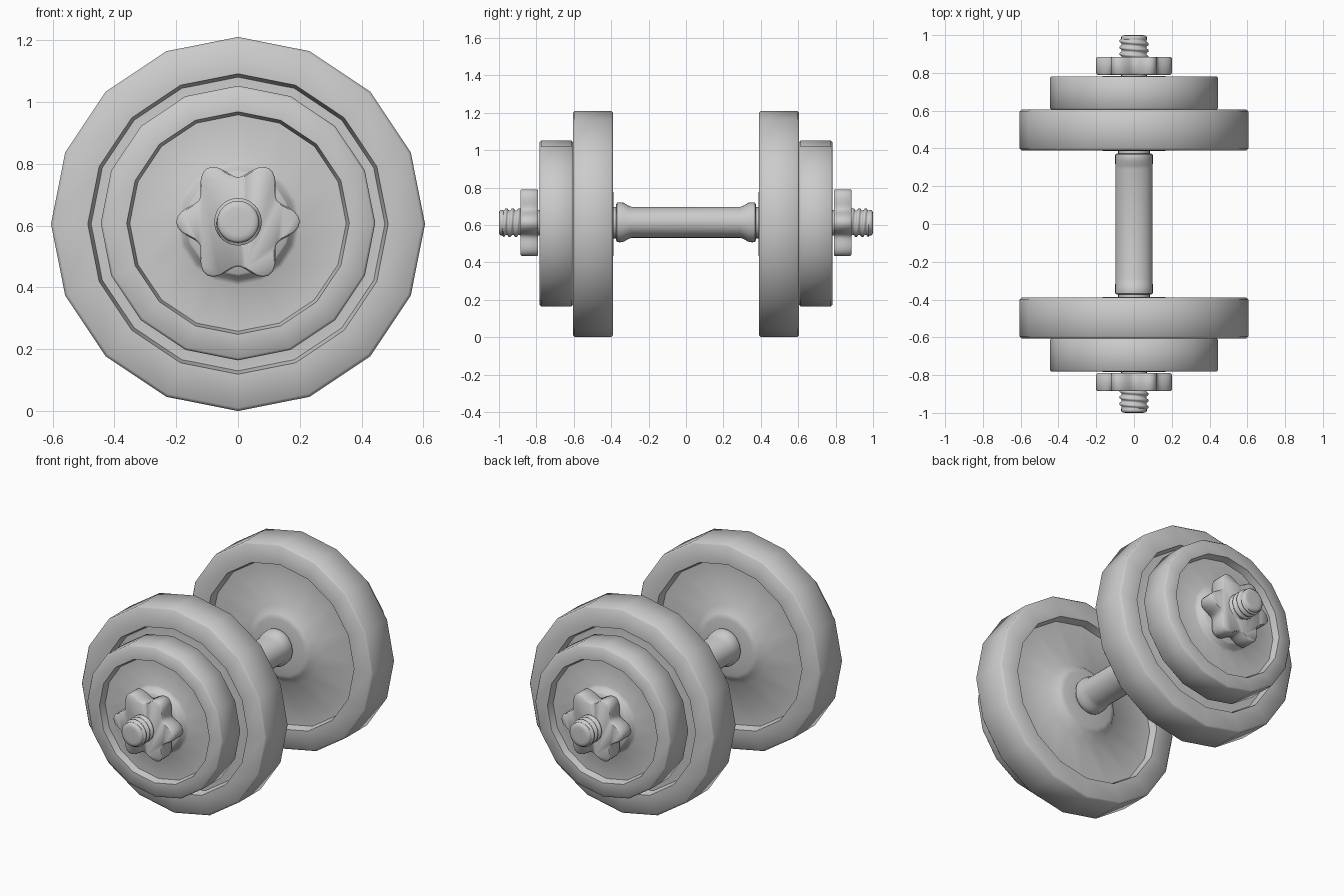
import bpy, bmesh, math

if "Cube" in bpy.data.objects:
    bpy.data.objects.remove(bpy.data.objects["Cube"])

AXIS_Z = 0.612
TAU = 2 * math.pi


def finish(bm, name, z, turn, angle):
    bmesh.ops.recalc_face_normals(bm, faces=bm.faces)
    me = bpy.data.meshes.new(name)
    bm.to_mesh(me)
    bm.free()
    ob = bpy.data.objects.new(name, me)
    bpy.context.collection.objects.link(ob)
    ob.location.z = z
    ob.rotation_euler.z = turn
    bpy.ops.object.select_all(action='DESELECT')
    bpy.context.view_layer.objects.active = ob
    ob.select_set(True)
    bpy.ops.object.shade_smooth_by_angle(angle=math.radians(angle))
    return ob


def skin(rings, closed):
    """Bridge a list of rings of points; closed joins last to first, else caps."""
    bm = bmesh.new()
    rows = [[bm.verts.new(p) for p in ring] for ring in rings]
    n = len(rows[0])
    for i in range(len(rows) if closed else len(rows) - 1):
        a, b = rows[i], rows[(i + 1) % len(rows)]
        for k in range(n):
            m = (k + 1) % n
            bm.faces.new((a[k], a[m], b[m], b[k]))
    if not closed:
        bm.faces.new(rows[0])
        bm.faces.new(rows[-1])
    return bm


def lathe(name, profile, segs, z, turn=0, closed=False, angle=50):
    """Profile rows are (x radius, y) or (x radius, y, z radius)."""
    rings = []
    for row in profile:
        rx, y, rz = row if len(row) == 3 else (row[0], row[1], row[0])
        rings.append([(rx * math.cos(TAU * k / segs), y, rz * math.sin(TAU * k / segs))
                      for k in range(segs)])
    return finish(skin(rings, closed), name, z, turn, angle)


def thread(name, turn):
    """Bar end with a helical ridge and a rounded tip."""
    segs, pitch, step = 24, 0.034, 0.034 / 8
    rings = []

    def ring(y, f):
        rings.append([(f(a) * math.cos(a), y, f(a) * math.sin(a))
                      for a in (TAU * k / segs for k in range(segs))])
    ring(0.87, lambda a: 0.066)
    for i in range(25):
        y = 0.874 + i * step
        ring(y, lambda a: 0.066 + 0.011 * max(0.0, min(1.0, 0.5 + 0.9 * math.cos(TAU * y / pitch - a))))
    for r, y in ((0.068, 0.981), (0.068, 0.991), (0.06, 0.998), (0.045, 1.0), (0.02, 1.0)):
        ring(y, lambda a: r)
    finish(skin(rings, False), name, AXIS_Z, turn, 60)


def knob(name, turn):
    """Six-lobed star nut with softened edges."""
    n = 72
    rings = []
    for y, inset in ((0.79, 0.006), (0.796, 0), (0.879, 0), (0.885, 0.006)):
        ring = []
        for k in range(n):
            a = TAU * k / n
            r = 0.172 + 0.028 * math.cos(6 * a) - inset
            ring.append((r * math.cos(a), y, r * math.sin(a)))
        rings.append(ring)
    finish(skin(rings, False), name, AXIS_Z, turn, 50)


# Plate cross-sections: bore, hub, recessed web, rim, on both faces
large = [(0.07, 0.387), (0.165, 0.387), (0.19, 0.394), (0.23, 0.435), (0.475, 0.435),
         (0.486, 0.39), (0.595, 0.39), (0.605, 0.40), (0.605, 0.595), (0.595, 0.605),
         (0.486, 0.605), (0.475, 0.56), (0.23, 0.56), (0.19, 0.6), (0.07, 0.604)]
small = [(0.07, 0.606), (0.17, 0.606), (0.20, 0.645), (0.35, 0.645), (0.36, 0.605),
         (0.436, 0.605), (0.444, 0.613), (0.444, 0.774), (0.436, 0.782), (0.36, 0.782),
         (0.35, 0.742), (0.20, 0.742), (0.185, 0.752), (0.172, 0.778), (0.165, 0.784),
         (0.07, 0.784)]

for side, turn in (("back", 0), ("front", math.pi)):
    lathe(side + "_large_plate", large, 16, 0.605, turn, closed=True)
    lathe(side + "_small_plate", small, 16, 0.608, turn, closed=True)
    lathe(side + "_collar", [(0.084, 0.36), (0.084, 0.392)], 24, AXIS_Z, turn)
    knob(side + "_star_nut", turn)
    thread(side + "_threaded_end", turn)

# Plain core of the bar
lathe("bar", [(0.068, -0.88), (0.068, 0.88)], 24, AXIS_Z)

# Handle grip: oval in the middle, flaring to round ends
half = [(0.09, 0.374, 0.095), (0.099, 0.368, 0.105), (0.1, 0.355, 0.107),
        (0.1, 0.335, 0.105), (0.099, 0.31, 0.09), (0.099, 0.29, 0.083)]
grip = half + [(r, -y, z) for r, y, z in reversed(half)]
lathe("handle_grip", grip, 32, AXIS_Z + 0.002)
